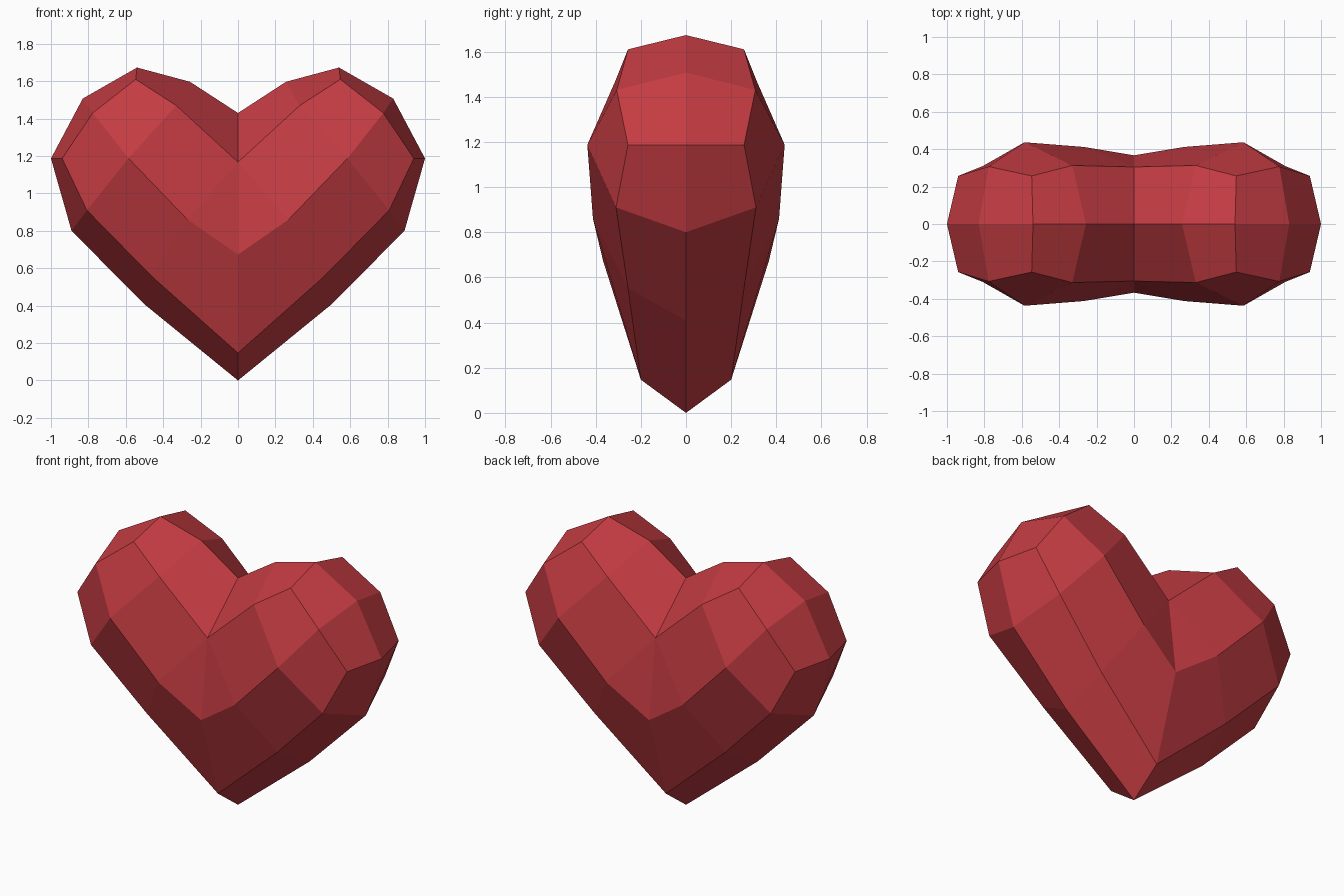
import bpy
import bmesh

if "Cube" in bpy.data.objects:
    bpy.data.objects.remove(bpy.data.objects["Cube"])

# One quarter of the heart: three nested rings (x, depth, z), mirrored in x and y
OUTER = [(0, 0, 0), (.5, 0, .407), (.89, 0, .80), (1, 0, 1.187),
         (.83, 0, 1.507), (.54, 0, 1.673), (.257, 0, 1.597), (0, 0, 1.43)]
BEVEL = [(0, .2, .147), (.457, .257, .553), (.808, .31, .91), (.94, .257, 1.187),
         (.777, .307, 1.43), (.547, .257, 1.61), (.33, .313, 1.47), (0, .305, 1.167)]
CROWN = [(0, .367, .673), (.27, .412, .86), (.585, .437, 1.187)]

red = bpy.data.materials.new("heart red")
red.diffuse_color = (.55, .045, .055, 1)
red.use_nodes = True
red.node_tree.nodes["Principled BSDF"].inputs["Base Color"].default_value = red.diffuse_color

bm = bmesh.new()
o, m, c = ([bm.verts.new((x, -y, z)) for x, y, z in ring]
           for ring in (OUTER, BEVEL, CROWN))

# Rim facets between outline and bevel ring
for i in range(7):
    bm.faces.new((o[i], o[i + 1], m[i + 1], m[i]))

# Front facets up to the raised crown
for face in ((m[0], m[1], c[1], c[0]), (m[1], m[2], c[2], c[1]),
             (m[2], m[3], m[4], c[2]), (m[4], m[5], m[6], c[2]),
             (m[6], m[7], c[1], c[2]), (m[7], c[0], c[1])):
    bm.faces.new(face)

# Mirror to the left half, then to the back
for axis in (0, 1):
    geom = bm.verts[:] + bm.edges[:] + bm.faces[:]
    bmesh.ops.mirror(bm, geom=geom, axis='XYZ'[axis], merge_dist=.0005)
bmesh.ops.remove_doubles(bm, verts=bm.verts[:], dist=.0005)
bmesh.ops.recalc_face_normals(bm, faces=bm.faces[:])

mesh = bpy.data.meshes.new("heart")
bm.to_mesh(mesh)
bm.free()
mesh.materials.append(red)
heart = bpy.data.objects.new("heart", mesh)
bpy.context.collection.objects.link(heart)
